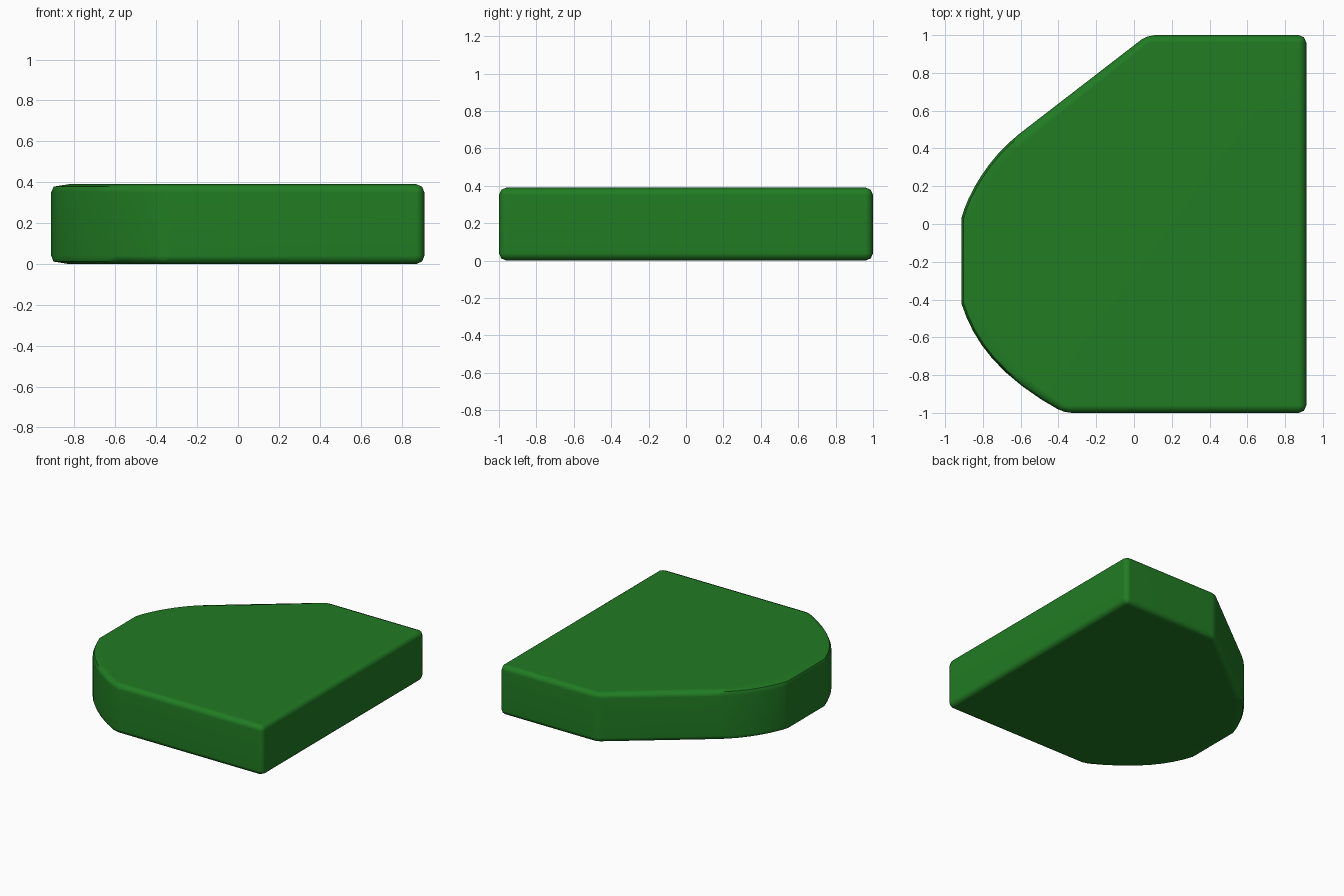
import bpy, bmesh, math
from mathutils import Vector
from mathutils.geometry import interpolate_bezier

if "Cube" in bpy.data.objects:
    bpy.data.objects.remove(bpy.data.objects["Cube"])

HEIGHT = 0.39


def curve(*pts, n=9):
    return [(p.x, p.y) for p in interpolate_bezier(*[Vector((x, y, 0)) for x, y in pts], n)]


# Outline seen from above, counter-clockwise
outline = [(0.912, -1.0), (0.912, 1.0), (0.07, 1.0)]
outline += curve((-0.61, 0.475), (-0.77, 0.35), (-0.88, 0.16), (-0.914, 0.03))
outline += curve((-0.914, -0.42), (-0.85, -0.62), (-0.72, -0.81), (-0.37, -1.0))

# Extrude the slab
bm = bmesh.new()
base = bm.faces.new([bm.verts.new((x, y, 0)) for x, y in outline])
top = bmesh.ops.extrude_face_region(bm, geom=[base], use_keep_orig=True)
for v in top["geom"]:
    if isinstance(v, bmesh.types.BMVert):
        v.co.z = HEIGHT
bmesh.ops.recalc_face_normals(bm, faces=bm.faces)

# Soften the rims and sharp corners
edges = [e for e in bm.edges if e.calc_face_angle(0) > math.radians(22)]
bmesh.ops.bevel(bm, geom=edges, offset=0.04, segments=2, profile=0.5,
                affect='EDGES', clamp_overlap=True)

# Widen the rim softening toward the rounded end
for v in bm.verts:
    if min(abs(v.co.z), abs(v.co.z - HEIGHT)) < 1e-4 and v.co.x < -0.4:
        v.co.x += 0.045 * min(1, (-v.co.x - 0.4) / 0.45)
bmesh.ops.recalc_face_normals(bm, faces=bm.faces)

mesh = bpy.data.meshes.new("slab")
bm.to_mesh(mesh)
bm.free()
slab = bpy.data.objects.new("slab", mesh)
bpy.context.collection.objects.link(slab)

# Green finish, smooth rims with flat-looking large faces
green = bpy.data.materials.new("green")
green.diffuse_color = (0.015, 0.20, 0.017, 1)
green.use_nodes = True
green.node_tree.nodes["Principled BSDF"].inputs["Base Color"].default_value = green.diffuse_color
mesh.materials.append(green)
bpy.context.view_layer.objects.active = slab
slab.select_set(True)
bpy.ops.object.shade_smooth_by_angle(angle=math.radians(50))
weighted = slab.modifiers.new("flat_faces", 'WEIGHTED_NORMAL')
weighted.keep_sharp = True
